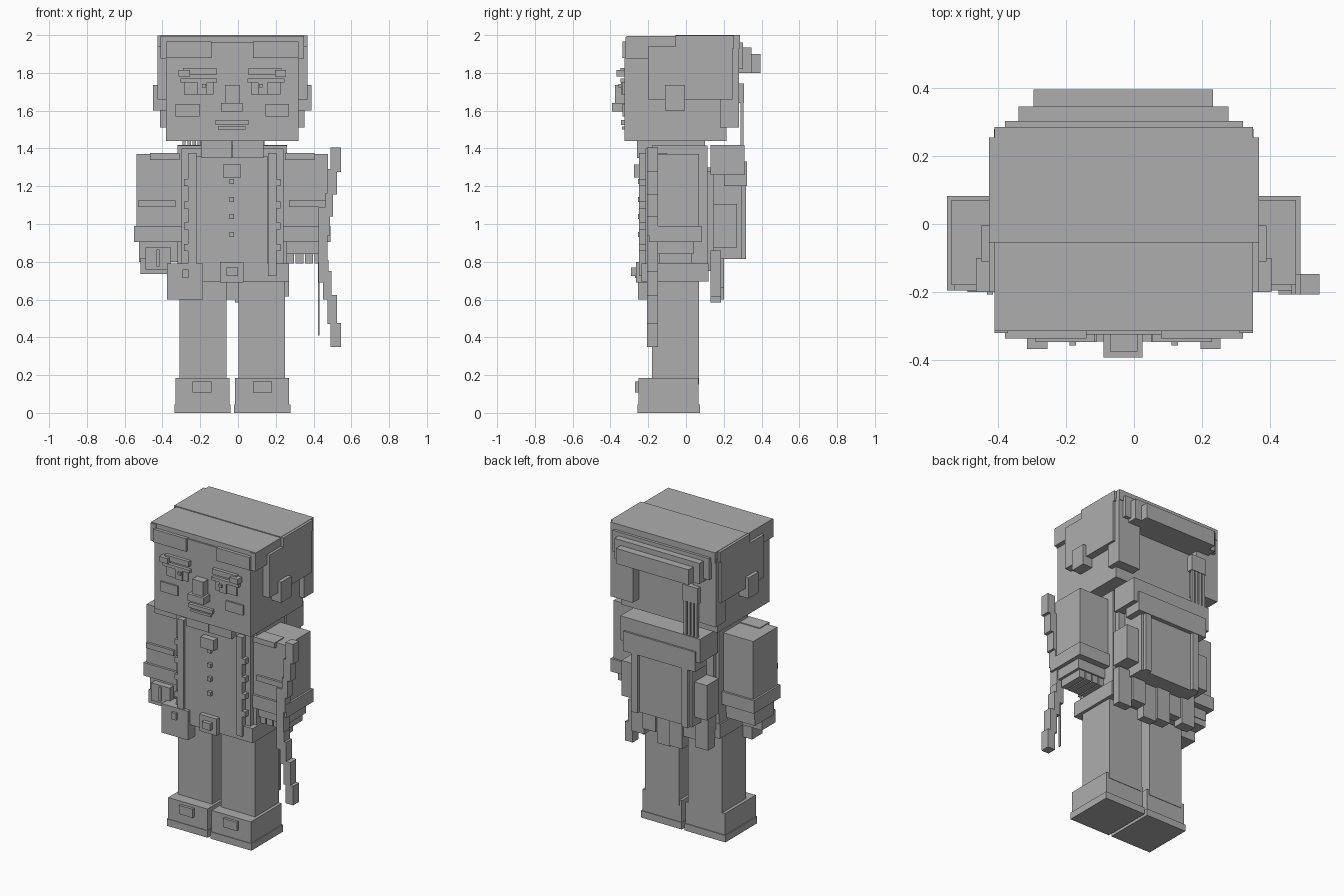
import bpy, bmesh
from mathutils import Matrix, Vector

cube = bpy.data.objects.get("Cube")
if cube:
    bpy.data.objects.remove(cube, do_unlink=True)

GREY = (0.42, 0.42, 0.42, 1)
mat = bpy.data.materials.new("plain grey")
mat.diffuse_color = GREY
mat.use_nodes = True
mat.node_tree.nodes["Principled BSDF"].inputs["Base Color"].default_value = GREY

MID = -0.03  # symmetry plane of the body


def part(name, *boxes):
    """One object made of boxes given as (x0, x1, y0, y1, z0, z1)."""
    bm = bmesh.new()
    for x0, x1, y0, y1, z0, z1 in boxes:
        centre = Vector((x0 + x1, y0 + y1, z0 + z1)) / 2
        size = Vector((x1 - x0, y1 - y0, z1 - z0))
        bmesh.ops.create_cube(bm, size=1, matrix=Matrix.Translation(centre) @ Matrix.Diagonal(size).to_4x4())
    mesh = bpy.data.meshes.new(name)
    bm.to_mesh(mesh)
    bm.free()
    mesh.materials.append(mat)
    obj = bpy.data.objects.new(name, mesh)
    bpy.context.collection.objects.link(obj)
    return obj


def pair(name, *boxes):
    """The right part as given, and the left one mirrored."""
    part("right_" + name, *boxes)
    part("left_" + name, *[(2 * MID - b, 2 * MID - a, c, d, e, f) for a, b, c, d, e, f in boxes])


# Head and face
part("head", (-0.38, 0.32, -0.325, 0.215, 1.44, 1.96))
part("neck", (-0.2, 0.14, -0.15, 0.1, 1.38, 1.46))
pair("ear", (-0.45, -0.37, -0.11, -0.005, 1.6, 1.735))
pair("eyebrow", (-0.29, -0.115, -0.347, -0.31, 1.79, 1.825),
     (-0.315, -0.255, -0.367, -0.31, 1.78, 1.815))
pair("eyelid", (-0.305, -0.11, -0.347, -0.31, 1.75, 1.77))
pair("eye", (-0.285, -0.13, -0.335, -0.31, 1.685, 1.75))
pair("pupil", (-0.215, -0.165, -0.345, -0.31, 1.685, 1.75),
     (-0.19, -0.17, -0.357, -0.31, 1.722, 1.74))
pair("cheek", (-0.33, -0.205, -0.335, -0.31, 1.57, 1.635))
part("nose", (-0.07, 0.01, -0.375, -0.31, 1.64, 1.735), (-0.09, 0.025, -0.393, -0.31, 1.595, 1.64))
part("mouth", (-0.12, 0.055, -0.345, -0.31, 1.525, 1.55), (-0.105, 0.04, -0.34, -0.31, 1.5, 1.515))

# Hair
part("hair_cap", (-0.41, 0.35, -0.315, -0.055, 1.93, 1.995), (-0.41, 0.35, -0.055, 0.285, 1.93, 2.0))
pair("hair_front_corner", (-0.41, -0.37, -0.32, -0.2, 1.875, 1.99))
pair("fringe", (-0.38, -0.14, -0.337, -0.31, 1.88, 1.965))
pair("hair_side", (-0.427, -0.37, -0.2, 0.245, 1.66, 1.94), (-0.427, -0.37, -0.055, 0.255, 1.93, 1.998))
pair("hair_back_panel", (-0.412, -0.25, 0.18, 0.28, 1.51, 1.95))
part("hair_back_ridges", (-0.38, 0.32, 0.2, 0.303, 1.82, 1.96),
     (-0.34, 0.278, 0.2, 0.346, 1.80, 1.935), (-0.295, 0.232, 0.2, 0.395, 1.80, 1.9))
strands = [(-0.295 + i * 0.027, -0.277 + i * 0.027, 0.288, 0.305, 1.415, 1.66) for i in range(4)]
part("hair_strands", (-0.30, -0.19, 0.27, 0.308, 1.64, 1.745), *strands)

# Torso and clothing
part("torso", (-0.32, 0.26, -0.18, 0.115, 0.78, 1.415))
part("vest_front", (-0.3, 0.24, -0.215, -0.1, 0.78, 1.4), (-0.22, 0.155, -0.235, -0.1, 0.78, 1.36))
pair("collar", (-0.195, -0.032, -0.26, -0.15, 1.35, 1.445))
pair("coat_edge", (-0.265, -0.22, -0.25, -0.15, 0.725, 1.375))
pair("coat_studs", *[(-0.285, -0.26, -0.25, -0.2, z - 0.018, z + 0.018) for z in (1.22, 1.1, 0.99, 0.875)])
part("brooch", (-0.08, 0.015, -0.275, -0.2, 1.245, 1.315))
part("shirt_buttons", *[(-0.045, -0.02, -0.255, -0.2, z - 0.013, z + 0.013) for z in (1.225, 1.13, 1.04, 0.945)])
part("belt", (-0.33, 0.27, -0.235, 0.12, 0.695, 0.79))
part("belt_buckle", (-0.095, 0.03, -0.265, -0.2, 0.69, 0.8), (-0.06, 0, -0.29, -0.2, 0.725, 0.77))
part("belt_pouch", (-0.375, -0.185, -0.255, -0.15, 0.6, 0.79), (-0.295, -0.262, -0.27, -0.2, 0.715, 0.76))

# Backpack
part("backpack", (-0.25, 0.19, 0.1, 0.295, 0.815, 1.3))
part("backpack_flap", (-0.32, 0.26, 0.13, 0.31, 1.26, 1.418), (-0.29, 0.23, 0.2, 0.322, 1.2, 1.33))
pair("backpack_pocket", (-0.34, -0.24, 0.145, 0.27, 0.875, 1.105))
pair("backpack_strap", (-0.235, -0.19, 0.27, 0.318, 0.815, 1.22))

# Torn cape below the backpack
part("cape", (-0.3, 0.24, 0.11, 0.145, 0.75, 1.28))
for i, z in enumerate((0.64, 0.68, 0.6, 0.585, 0.66, 0.615)):
    x = -0.3 + i * 0.095
    part(f"cape_strip_{i + 1}", (x, x + 0.095, 0.13, 0.2 - 0.015 * (i % 2), z, 0.86))

# Arms
pair("arm", (-0.537, -0.305, -0.18, 0.07, 0.92, 1.37))
pair("cuff", (-0.55, -0.3, -0.195, 0.083, 0.905, 0.99))
pair("forearm", (-0.525, -0.31, -0.16, 0.04, 0.84, 0.91))
pair("arm_band", (-0.53, -0.33, -0.195, -0.1, 1.09, 1.125))
pair("shoulder_trim", (-0.465, -0.31, -0.2, -0.1, 1.34, 1.375))
part("left_fingers", *[(x, x + 0.042, -0.14, 0.03, 0.79, 0.85) for x in (0.255, 0.305, 0.355, 0.405)])
part("right_hand", (-0.525, -0.31, -0.16, 0.035, 0.8, 0.85))
part("right_hand_charm", (-0.515, -0.37, -0.19, -0.05, 0.735, 0.82),
     (-0.49, -0.355, -0.2, -0.08, 0.76, 0.875), (-0.432, -0.415, -0.208, -0.1, 0.775, 0.865))

# Legs and boots
pair("leg", (-0.31, -0.062, -0.18, 0.07, 0.15, 0.75))
pair("boot", (-0.33, -0.045, -0.252, 0.067, 0, 0.185), (-0.337, -0.04, -0.257, 0.073, 0, 0.045))
pair("boot_buckle", (-0.24, -0.14, -0.27, -0.2, 0.108, 0.165))

# Stepped bow in the left hand: (x0, x1, z0, z1) of each step
BOW = ((0.49, 0.545, 1.275, 1.405), (0.475, 0.525, 1.155, 1.29), (0.463, 0.503, 1.04, 1.165),
       (0.425, 0.487, 0.94, 1.09), (0.425, 0.475, 0.8, 0.95), (0.425, 0.48, 0.69, 0.81),
       (0.45, 0.495, 0.6, 0.75), (0.475, 0.525, 0.47, 0.625), (0.49, 0.545, 0.35, 0.475))
part("bow", *[(a, b, -0.207, -0.147, c, d) for a, b, c, d in BOW])
part("bow_string", (0.423, 0.432, -0.185, -0.17, 0.41, 0.8))
